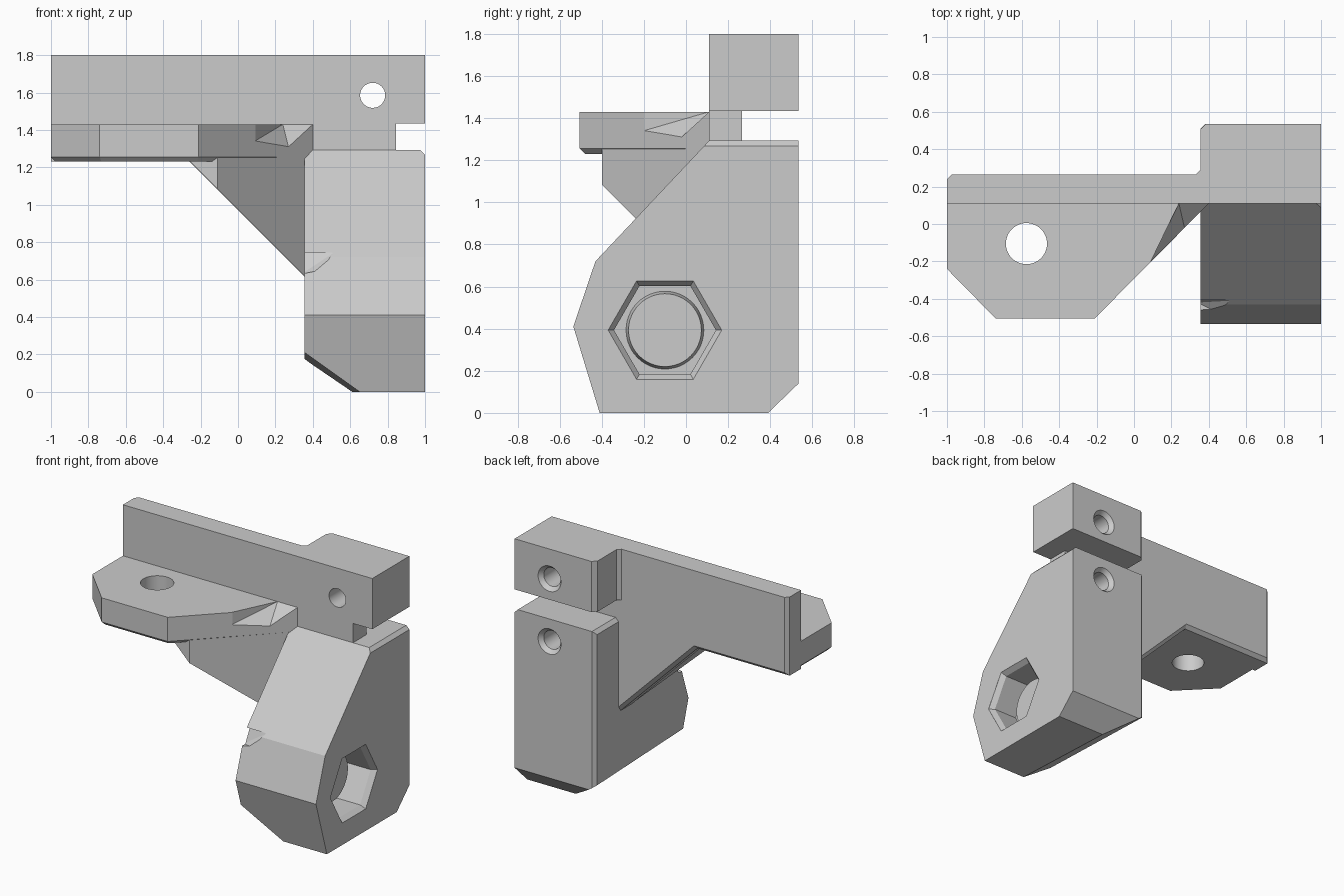
import bpy, bmesh
from math import pi
from mathutils import Matrix, Vector

if "Cube" in bpy.data.objects:
    bpy.data.objects.remove(bpy.data.objects["Cube"])

grey = bpy.data.materials.new("plain_grey")
grey.use_nodes = True
grey.diffuse_color = (0.6, 0.6, 0.6, 1)
grey.node_tree.nodes["Principled BSDF"].inputs["Base Color"].default_value = (0.6, 0.6, 0.6, 1)


def finish(bm, name):
    bmesh.ops.recalc_face_normals(bm, faces=bm.faces[:])
    mesh = bpy.data.meshes.new(name)
    bm.to_mesh(mesh)
    bm.free()
    obj = bpy.data.objects.new(name, mesh)
    bpy.context.collection.objects.link(obj)
    mesh.materials.append(grey)
    return obj


def prism(name, profile, axis, lo, hi, chamfer=None, width=0.025, slices=()):
    """Extrude a 2D profile along an axis, chamfer chosen edges, trim by planes."""
    def place(p, t):
        p = list(p)
        p.insert(axis, t)
        return p
    bm = bmesh.new()
    rings = [[bm.verts.new(place(p, t)) for p in profile] for t in (lo, hi)]
    a, b = rings
    bm.faces.new(a)
    bm.faces.new(b)
    for i in range(len(profile)):
        j = (i + 1) % len(profile)
        bm.faces.new((a[i], a[j], b[j], b[i]))
    bmesh.ops.recalc_face_normals(bm, faces=bm.faces[:])
    if chamfer:
        edges = [e for e in bm.edges if chamfer(e.verts[0].co, e.verts[1].co)]
        bmesh.ops.bevel(bm, geom=edges, offset=width, segments=1,
                        profile=0.5, affect='EDGES')
    for co, no in slices:
        bmesh.ops.bisect_plane(bm, geom=bm.verts[:] + bm.edges[:] + bm.faces[:],
                               plane_co=co, plane_no=no, clear_outer=True)
        bmesh.ops.holes_fill(bm, edges=[e for e in bm.edges if e.is_boundary])
    return finish(bm, name)


def rod(name, start, end, r1, r2, sides=48, spin=0.0):
    """Cylinder or cone between two points."""
    start, end = Vector(start), Vector(end)
    d = end - start
    turn = d.to_track_quat('Z', 'Y').to_matrix().to_4x4()
    bm = bmesh.new()
    bmesh.ops.create_cone(bm, cap_ends=True, segments=sides, radius1=r1, radius2=r2,
                          depth=d.length, matrix=Matrix.Translation((start + end) / 2)
                          @ turn @ Matrix.Rotation(spin, 4, 'Z'))
    return finish(bm, name)


def hull(name, points):
    bm = bmesh.new()
    for p in points:
        bm.verts.new(p)
    res = bmesh.ops.convex_hull(bm, input=bm.verts[:])
    return finish(bm, name)


def combine(obj, tool, operation='DIFFERENCE'):
    mod = obj.modifiers.new("cut", 'BOOLEAN')
    mod.operation, mod.object, mod.solver = operation, tool, 'EXACT'
    bpy.context.view_layer.objects.active = obj
    bpy.ops.object.modifier_apply(modifier=mod.name)
    bpy.data.objects.remove(tool)


def both(a, b, i, value):
    return abs(a[i] - value) < 1e-4 and abs(b[i] - value) < 1e-4


FRONT, BACK, REAR = 0.11, 0.265, 0.535   # y of the beam faces
SIDE = 0.355                             # inner side of the arm

# Top beam with its thicker clamp end
beam = prism("top_beam", [(-1, FRONT), (1, FRONT), (1, REAR), (SIDE + .03, REAR),
                          (SIDE, REAR - .03), (SIDE, BACK + .025), (SIDE - .025, BACK),
                          (-.975, BACK), (-1, BACK - .025)], 2, 1.433, 1.8)

# Back plate with diagonal lower edge, also forms the neck in the clamp gap
plate = prism("back_plate", [(-1, 1.23), (-.26, 1.23), (.36, .61), (.845, .61),
                             (.845, 1.433), (-1, 1.433)], 1, FRONT, BACK,
              lambda a, b: both(a, b, 1, BACK) and min(a.x, b.x) < 0
              and not both(a, b, 2, 1.433))

# Mounting shelf with chamfered underside
shelf = prism("mounting_shelf", [(-1, FRONT), (-1, -.24), (-.74, -.505), (-.21, -.505),
                                 (.4, FRONT)], 2, 1.23, 1.43,
              lambda a, b: both(a, b, 2, 1.23) and not both(a, b, 1, FRONT))
combine(shelf, rod("hole_cutter", (-.575, -.105, 1), (-.575, -.105, 1.6), .11, .11))
A, B, C, D = (.09, -.2, 1.34), (.24, FRONT, 1.43), (.27, -.02, 1.31), (.4, FRONT, 1.43)
combine(shelf, hull("corner_cutter", [A, B, C, D, (.09, -.2, 1.5), (.24, FRONT, 1.5),
                                      (.4, FRONT, 1.5), (.4, -.1, 1.4), (.4, -.1, 1.5)]))

# Gusset below the shelf, trimmed by the diagonal face
gusset = prism("gusset", [(-.26, 1.235), (.36, .615), (.4, .615), (.4, 1.26), (-.26, 1.26)],
               1, -.4, FRONT, slices=[((.4, FRONT, 1), (1, -1, 0))])

# Clamp arm
arm = prism("clamp_arm", [(-.41, 0), (.39, 0), (REAR, .14), (REAR, 1.293), (FRONT, 1.293),
                          (-.43, .72), (-.535, .41)], 0, SIDE, 1,
            lambda a, b: (both(a, b, 0, SIDE) and both(a, b, 1, REAR))
            or (both(a, b, 2, 1.293) and abs(a.x - b.x) < 1e-4),
            slices=[((.65, -.41, 0), (-.706, -.035, -1))])
combine(arm, hull("notch_cutter", [(.34, -.36, .745), (.515, -.41, .745), (.44, -.47, .65),
                                   (.34, -.42, .63), (.34, -.6, .745), (.34, -.6, .63)]))

# Hexagonal pocket with chamfered rim and a raised round pad on its floor
PY, PZ = -.1, .393
for name, x0, x1, r0, r1 in (("pocket_cutter", .78, 1.1, .242, .242),
                             ("rim_cutter", .965, 1.0, .242, .27),
                             ("rim_mouth_cutter", .9995, 1.1, .27, .27)):
    cutter = rod(name, (x0, PY, PZ), (x1, PY, PZ), r0, r1, 6)
    # Point the hexagon's corners to front and back
    ys = [abs(v.co.y - PY) for v in cutter.data.vertices]
    if max(ys) < max(r0, r1) * .95:
        centre = Matrix.Translation((0, PY, PZ))
        cutter.data.transform(centre @ Matrix.Rotation(pi / 6, 4, 'X') @ centre.inverted())
    combine(arm, cutter)
pad = rod("pocket_pad", (.77, PY, PZ), (.83, PY, PZ), .187, .173)

# Clamp bolt holes, countersunk at the rear
for part, z, start in ((beam, 1.585, 0), (arm, 1.13, .27)):
    combine(part, rod("bolt_cutter", (.72, start, z), (.72, .6, z), .067, .067))
    combine(part, rod("sink_cutter", (.72, REAR - .03, z), (.72, REAR + .01, z), .067, .1))

# Smooth round walls while keeping flat faces crisp
for obj in (beam, plate, shelf, gusset, arm, pad):
    bpy.ops.object.select_all(action='DESELECT')
    obj.select_set(True)
    bpy.context.view_layer.objects.active = obj
    bpy.ops.object.shade_smooth_by_angle(angle=pi / 9)
